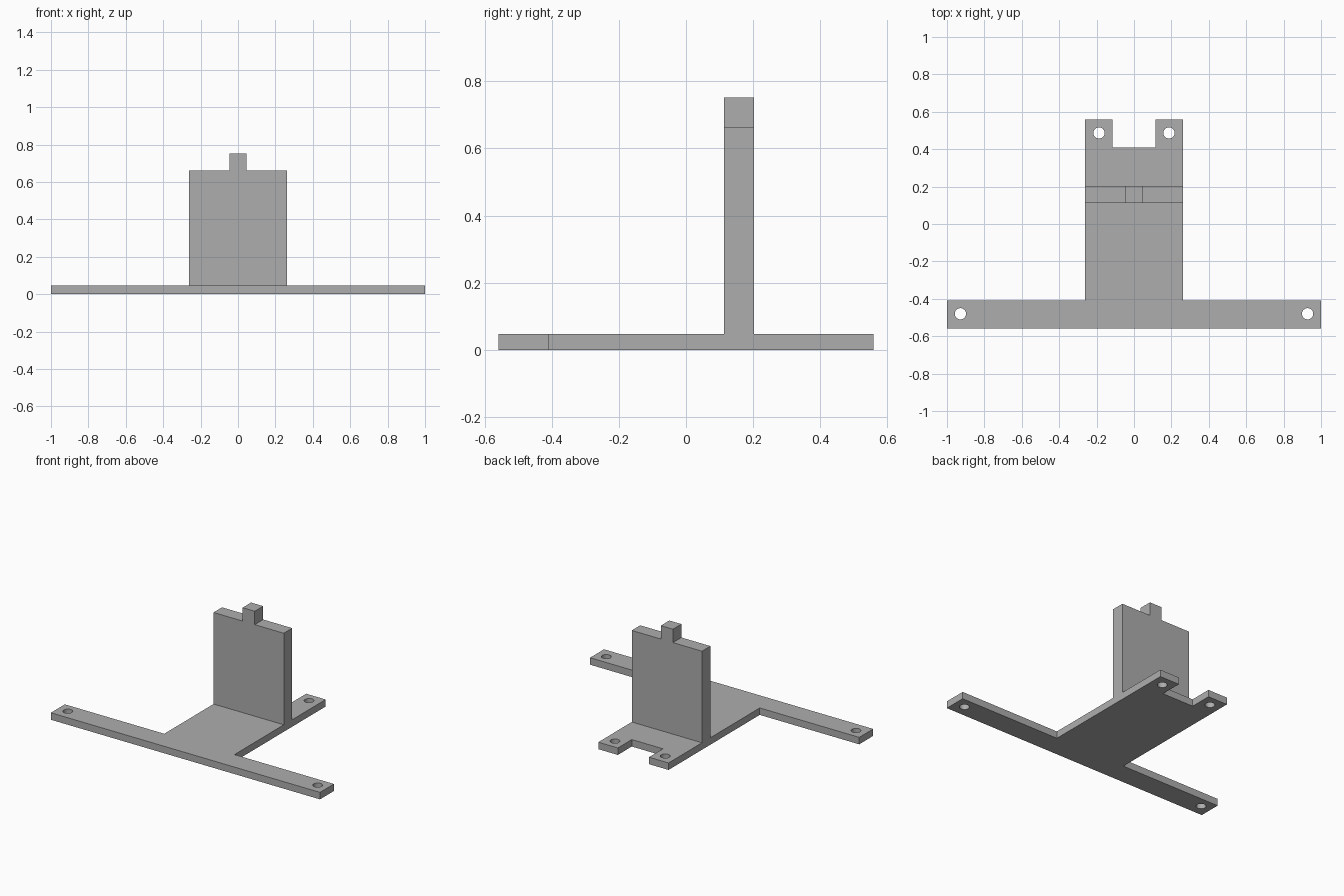
import bpy
import bmesh
from mathutils import Matrix, Vector

default_cube = bpy.data.objects.get("Cube")
if default_cube:
    bpy.data.objects.remove(default_cube, do_unlink=True)

# One grey plastic for the whole bracket
grey = bpy.data.materials.new("matte_grey")
grey.use_nodes = True
grey.diffuse_color = (0.42, 0.42, 0.42, 1)
grey.node_tree.nodes["Principled BSDF"].inputs["Base Color"].default_value = grey.diffuse_color

THICK = 0.047            # base plate thickness
ARM, BODY = 1.0, 0.261   # half widths of cross arm and body
FRONT, BACK = -0.558, 0.558
WALL_FRONT, WALL_BACK = 0.113, 0.203
# Turns a profile drawn in x-y into one drawn in x-z, extruded towards +y
UPRIGHT = Matrix(((1, 0, 0), (0, 0, 1), (0, 1, 0))).to_4x4()


def finish(name, bm):
    bmesh.ops.recalc_face_normals(bm, faces=bm.faces)
    mesh = bpy.data.meshes.new(name)
    bm.to_mesh(mesh)
    bm.free()
    mesh.materials.append(grey)
    obj = bpy.data.objects.new(name, mesh)
    bpy.context.collection.objects.link(obj)
    return obj


def mirrored_plate(name, half, start, depth, frame=Matrix()):
    """Extrude a symmetric outline given by its right half."""
    outline = half + [(-x, y) for x, y in reversed(half)]
    bm = bmesh.new()
    face = bm.faces.new([bm.verts.new((x, y, start)) for x, y in outline])
    extruded = bmesh.ops.extrude_face_region(bm, geom=[face])
    verts = [v for v in extruded["geom"] if isinstance(v, bmesh.types.BMVert)]
    bmesh.ops.translate(bm, verts=verts, vec=Vector((0, 0, depth)))
    bm.transform(frame)
    return finish(name, bm)


def drill(obj, centres, radius, middle, frame=Matrix()):
    """Cut round through holes along the extrusion direction."""
    bm = bmesh.new()
    for x, y in centres:
        bmesh.ops.create_cone(bm, cap_ends=True, segments=32, radius1=radius,
                              radius2=radius, depth=0.3,
                              matrix=Matrix.Translation((x, y, middle)))
    bm.transform(frame)
    cutter = finish("hole_cutter", bm)
    cutter.hide_render = True
    mod = obj.modifiers.new("holes", 'BOOLEAN')
    mod.operation = 'DIFFERENCE'
    mod.solver = 'EXACT'
    mod.object = cutter
    bpy.context.view_layer.objects.active = obj
    bpy.ops.object.modifier_apply(modifier=mod.name)
    bpy.data.objects.remove(cutter, do_unlink=True)


# T-shaped base plate with a notched rear edge and four screw holes
base = mirrored_plate("base_plate", [
    (ARM, FRONT), (ARM, -0.41), (BODY, -0.41), (BODY, BACK),
    (0.116, BACK), (0.116, 0.41)], 0, THICK)
drill(base, [(side * x, y) for side in (-1, 1)
             for x, y in ((0.928, -0.48), (0.187, 0.487))], 0.03, THICK / 2)

# Upright wall with a small drilled tab on top
wall = mirrored_plate("upright_wall", [
    (BODY, THICK), (BODY, 0.662), (0.045, 0.662), (0.045, 0.752)],
    WALL_FRONT, WALL_BACK - WALL_FRONT, UPRIGHT)
drill(wall, [(0, 0.718)], 0.019, (WALL_FRONT + WALL_BACK) / 2, UPRIGHT)

# Smooth hole walls, crisp plate edges
for obj in (base, wall):
    bpy.ops.object.select_all(action='DESELECT')
    obj.select_set(True)
    bpy.context.view_layer.objects.active = obj
    bpy.ops.object.shade_smooth_by_angle()
